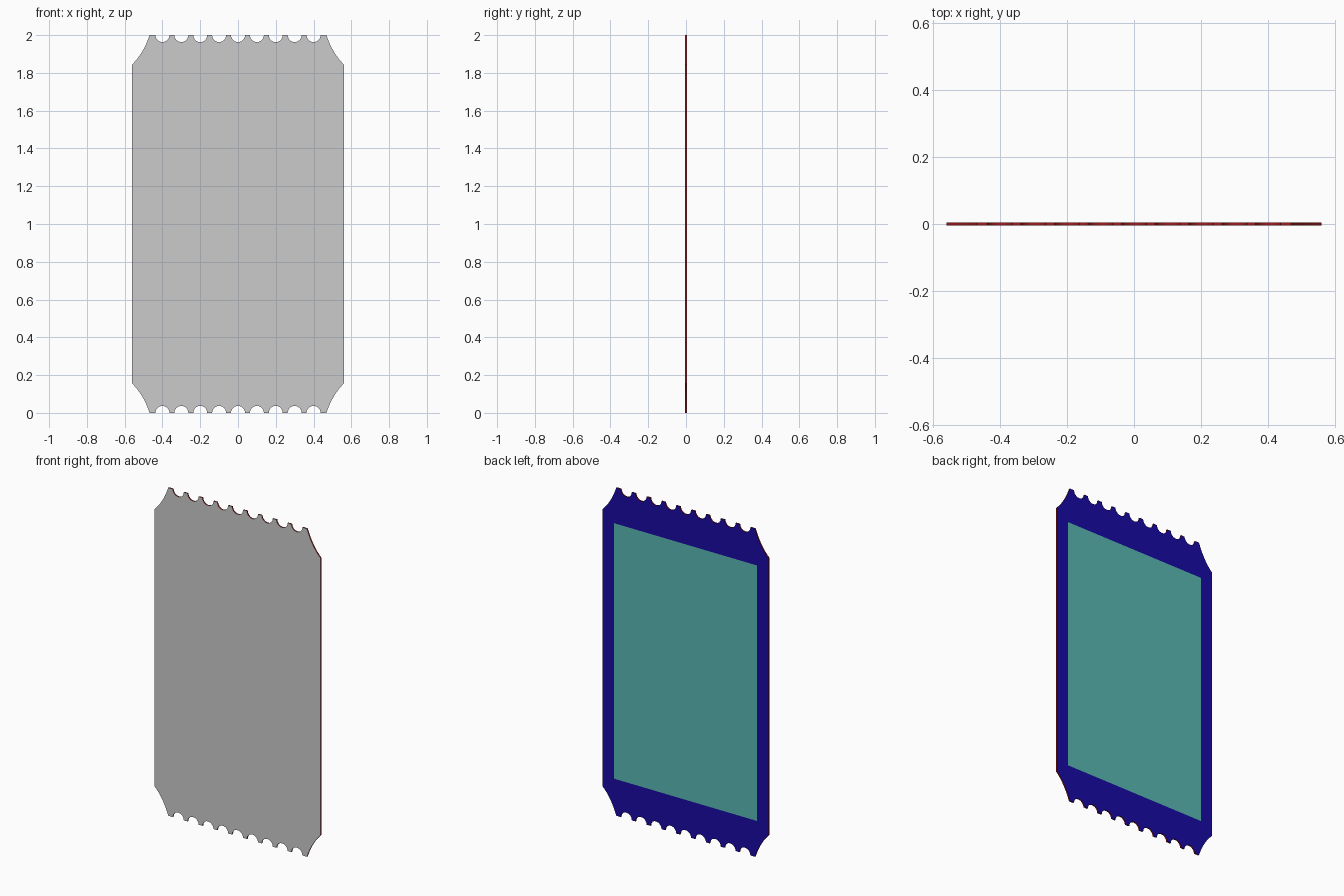
import bpy, bmesh, math

if "Cube" in bpy.data.objects:
    bpy.data.objects.remove(bpy.data.objects["Cube"])

T = 0.004           # half thickness
W, H = 0.56, 2.0    # half width, height
R = 0.037           # notch radius


def material(name, rgb):
    m = bpy.data.materials.new(name)
    m.diffuse_color = (*rgb, 1)
    m.use_nodes = True
    m.node_tree.nodes["Principled BSDF"].inputs["Base Color"].default_value = m.diffuse_color
    return m


def make(name, bm, mat=None):
    me = bpy.data.meshes.new(name)
    bm.to_mesh(me)
    bm.free()
    ob = bpy.data.objects.new(name, me)
    bpy.context.collection.objects.link(ob)
    if mat:
        me.materials.append(mat)
    return ob


def ring(bm, pts, y):
    vs = [bm.verts.new((x, y, z)) for x, z in pts]
    es = [bm.edges.new((vs[i - 1], vs[i])) for i in range(len(vs))]
    return vs, es


def sheet(name, loops, y, facing, mat=None):
    """Flat filled sheet; a second loop becomes a hole."""
    bm = bmesh.new()
    edges = [e for pts in loops for e in ring(bm, pts, y)[1]]
    bmesh.ops.triangle_fill(bm, edges=edges, use_beauty=True)
    bm.normal_update()
    for f in bm.faces:
        if f.normal.y * facing < 0:
            f.normal_flip()
    return make(name, bm, mat)


# Ticket outline: top edge left to right, then the mirrored bottom edge
def corner(n=8):
    (x0, z0), (x1, z1), (x2, z2) = (-W, 1.845), (-0.50, 1.904), (-0.468, H)
    return [((1-t)**2*x0 + 2*t*(1-t)*x1 + t*t*x2,
             (1-t)**2*z0 + 2*t*(1-t)*z1 + t*t*z2) for t in (i/n for i in range(n+1))]


top = corner()
for k in range(-4, 5):
    for i in range(13):
        a = math.pi * i / 12
        top.append((0.1*k - R*math.cos(a), H - R*math.sin(a)))
top += [(-x, z) for x, z in reversed(corner())]
outline = top + [(x, H - z) for x, z in reversed(top)]

px, pz0, pz1 = 0.483, 0.222, 1.78
panel = [(-px, pz0), (px, pz0), (px, pz1), (-px, pz1)]

red = material("edge_red", (0.40, 0.01, 0.01))
blue = material("back_blue", (0.01, 0.003, 0.38))
teal = material("panel_teal", (0.10, 0.48, 0.45))

# Faces of the ticket
sheet("ticket_front", [outline], -T, -1)
sheet("ticket_back_border", [outline, panel], T, 1, blue)
sheet("ticket_back_panel", [panel], T, 1, teal)

# Rim joining front and back
bm = bmesh.new()
a, _ = ring(bm, outline, -T)
b, _ = ring(bm, outline, T)
for i in range(len(a)):
    bm.faces.new((a[i - 1], b[i - 1], b[i], a[i]))
make("ticket_edge", bm, red)
